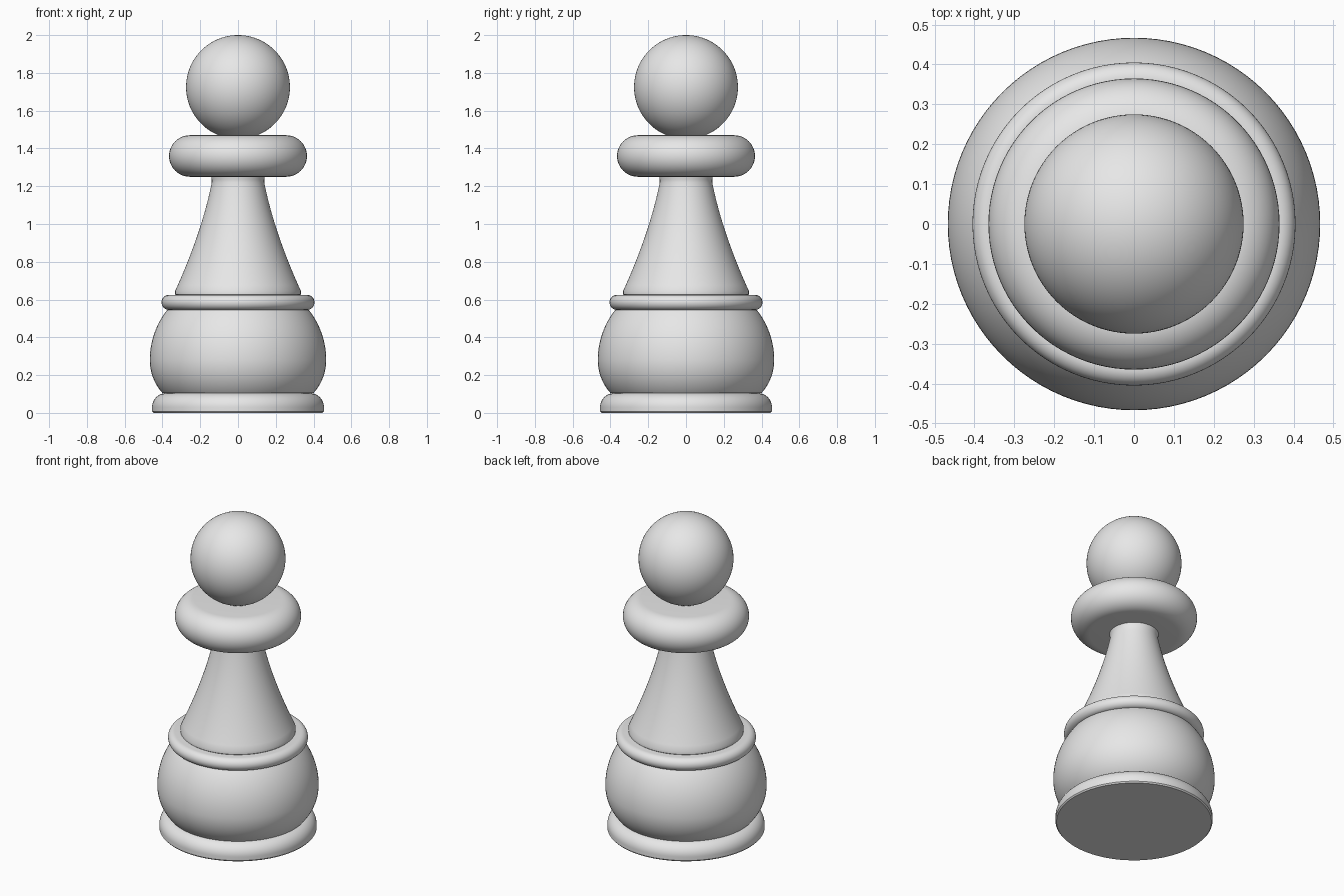
import bpy, bmesh
from math import cos, sin, pi, radians

SEGMENTS = 96

cube = bpy.data.objects.get("Cube")
if cube:
    bpy.data.objects.remove(cube, do_unlink=True)

# Single grey finish
grey = bpy.data.materials.new("light_grey")
grey.use_nodes = True
grey.diffuse_color = (0.8, 0.8, 0.8, 1)
grey.node_tree.nodes["Principled BSDF"].inputs["Base Color"].default_value = (0.8, 0.8, 0.8, 1)


def arc(r, z, radius, start, end, steps=16):
    """Profile points on a circle centred at (r, z), angles in degrees."""
    angles = [radians(start + (end - start) * i / steps) for i in range(steps + 1)]
    return [(r + radius * cos(a), z + radius * sin(a)) for a in angles]


def bezier(a, b, c, steps=20):
    """Quadratic curve from a to c, pulled towards b."""
    ts = [i / steps for i in range(steps + 1)]
    return [tuple((1 - t) ** 2 * p + 2 * t * (1 - t) * q + t * t * s
                  for p, q, s in zip(a, b, c)) for t in ts]


def turn(name, profile):
    """Lathe a bottom-to-top profile of (radius, height), closed on the axis."""
    points = [(0, profile[0][1])] + profile + [(0, profile[-1][1])]
    bm = bmesh.new()
    verts = [bm.verts.new((r, 0, z)) for r, z in points]
    edges = [bm.edges.new(pair) for pair in zip(verts, verts[1:])]
    bmesh.ops.spin(bm, geom=verts + edges, cent=(0, 0, 0), axis=(0, 0, 1),
                   angle=2 * pi, steps=SEGMENTS)
    bmesh.ops.remove_doubles(bm, verts=bm.verts, dist=0.0001)
    bmesh.ops.recalc_face_normals(bm, faces=bm.faces)
    mesh = bpy.data.meshes.new(name)
    bm.to_mesh(mesh)
    bm.free()
    mesh.materials.append(grey)
    obj = bpy.data.objects.new(name, mesh)
    bpy.context.collection.objects.link(obj)
    bpy.ops.object.select_all(action="DESELECT")
    obj.select_set(True)
    bpy.context.view_layer.objects.active = obj
    bpy.ops.object.shade_smooth_by_angle(angle=radians(35))
    return obj


# Foot: low disc with a rounded upper edge
turn("foot", [(0.448, 0), (0.455, 0.008)] + arc(0.38, 0.03, 0.075, 0, 90))

# Body: barrel, tighter curve below its widest point
turn("body", arc(0.205, 0.28, 0.262, -42, 0) + arc(0.039, 0.28, 0.428, 0, 38.3)[1:])

# Thin ring on top of the body
turn("body_ring", arc(0.365, 0.585, 0.04, -90, 90))

# Stem: concave taper with a softened lower edge and a slight flare at the top
turn("stem", [(0.325, 0.62), (0.333, 0.628)]
     + bezier((0.333, 0.645), (0.19, 0.96), (0.139, 1.22))
     + [(0.139, 1.235), (0.144, 1.26)])

# Collar: thick disc with a fully rounded rim
turn("collar", arc(0.255, 1.36, 0.11, -90, 90, 24))

# Head: ball
turn("head", arc(0, 1.725, 0.275, -89, 89, 48))
